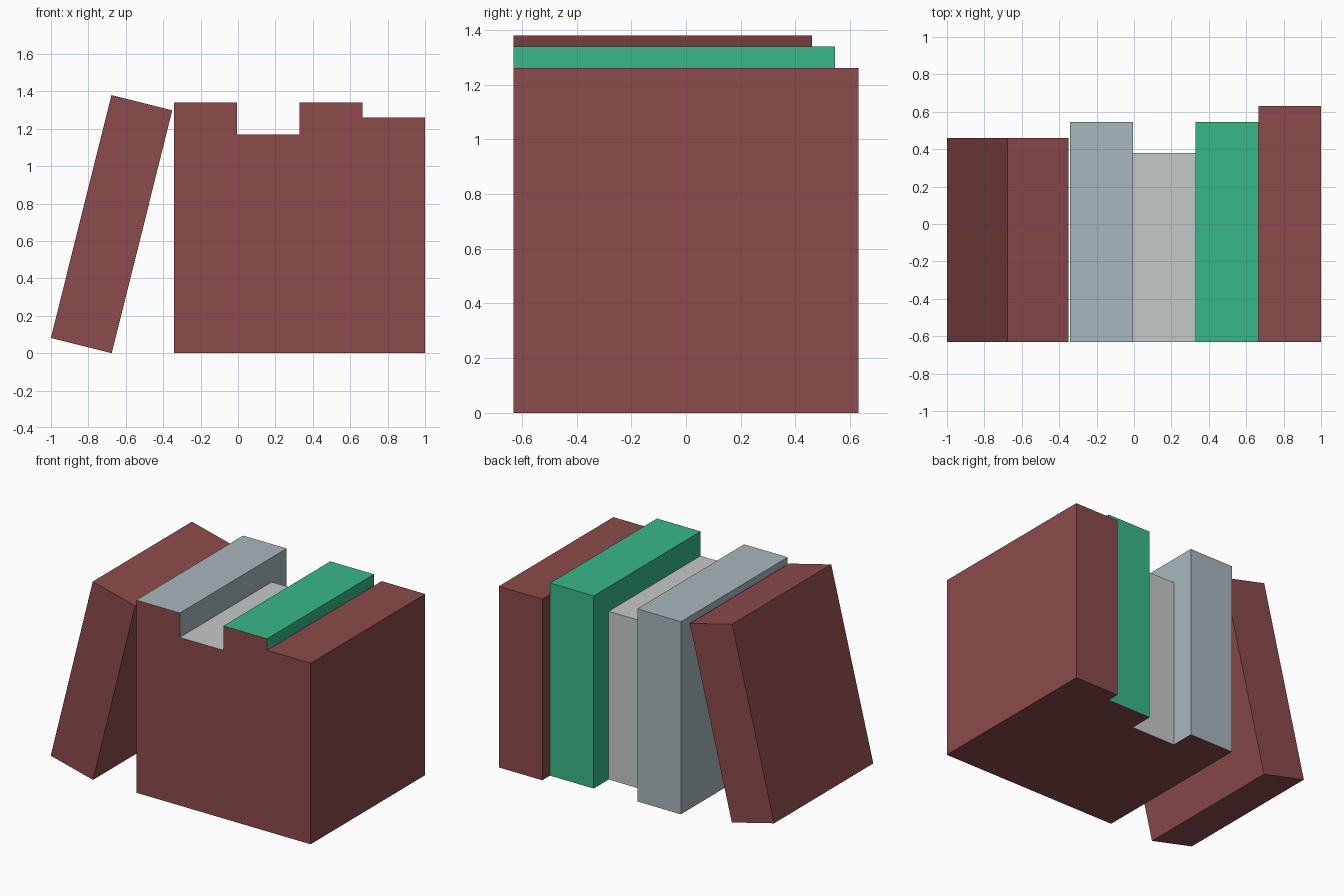
import bpy
import bmesh
import math
from mathutils import Matrix, Vector

cube = bpy.data.objects.get("Cube")
if cube:
    bpy.data.objects.remove(cube, do_unlink=True)


def material(name, rgb):
    mat = bpy.data.materials.new(name)
    mat.use_nodes = True
    color = (*rgb, 1)
    mat.diffuse_color = color
    mat.node_tree.nodes["Principled BSDF"].inputs["Base Color"].default_value = color
    return mat


brick = material("brick_red", (0.262, 0.069, 0.069))
green = material("green", (0.038, 0.479, 0.246))
blue_grey = material("blue_grey", (0.386, 0.474, 0.503))
pale_grey = material("pale_grey", (0.558, 0.584, 0.578))

THICK = 0.3355
FRONT = -0.63


def book(name, x, back, height, cover, lean=0):
    """Box with its lower right edge at x; it leans about that edge."""
    bm = bmesh.new()
    bmesh.ops.create_cube(bm, size=1)
    depth = back - FRONT
    bmesh.ops.scale(bm, vec=(THICK, depth, height), verts=bm.verts)
    bmesh.ops.translate(bm, vec=(-THICK / 2, FRONT + depth / 2, height / 2), verts=bm.verts)
    # The spine (front) and the underside are brick red on every book
    bm.normal_update()
    for face in bm.faces:
        n = face.normal
        face.material_index = 1 if n.y < -0.5 or n.z < -0.5 else 0
    bmesh.ops.transform(bm, matrix=Matrix.Rotation(math.radians(lean), 4, "Y"), verts=bm.verts)
    bmesh.ops.translate(bm, vec=Vector((x, 0, 0)), verts=bm.verts)
    mesh = bpy.data.meshes.new(name)
    mesh.materials.append(cover)
    mesh.materials.append(brick)
    bm.to_mesh(mesh)
    bm.free()
    obj = bpy.data.objects.new(name, mesh)
    bpy.context.scene.collection.objects.link(obj)


# Upright books, from the left end of the row inwards
upright = [
    ("red_book", 0.63, 1.26, brick),
    ("green_book", 0.545, 1.34, green),
    ("pale_book", 0.38, 1.17, pale_grey),
    ("blue_grey_book", 0.545, 1.34, blue_grey),
]
for i, (name, back, height, cover) in enumerate(upright):
    book(name, 1 - i * THICK, back, height, cover)

# Book tilted against the row
book("leaning_book", -0.675, 0.46, 1.338, brick, lean=14)
